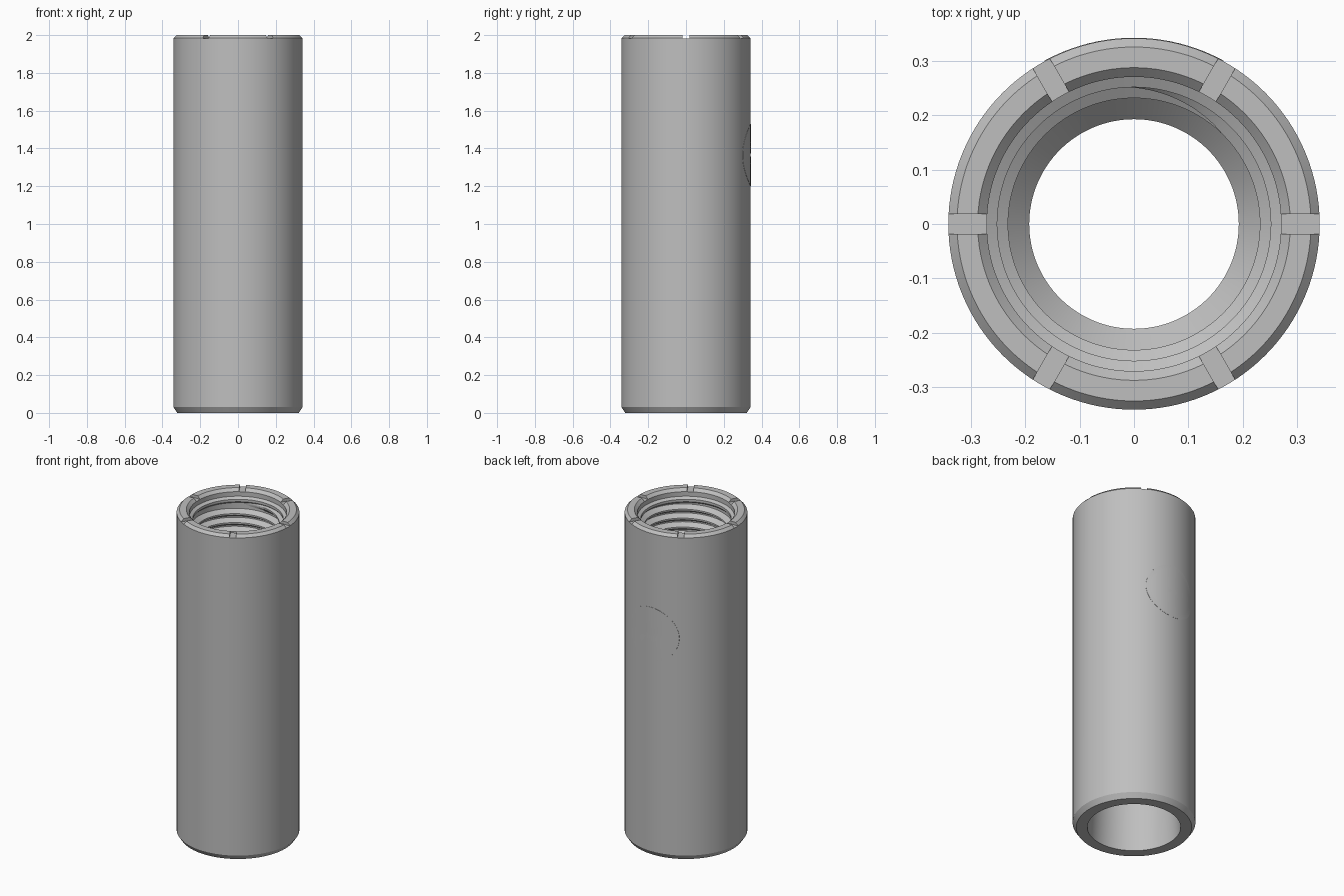
import bpy, bmesh, math
from mathutils import Matrix

cube = bpy.data.objects.get("Cube")
if cube:
    bpy.data.objects.remove(cube, do_unlink=True)

STEPS = 128
OUTER = 0.342

metal = bpy.data.materials.new("plain grey metal")
metal.use_nodes = True
GREY = (0.52, 0.52, 0.52, 1.0)
metal.diffuse_color = GREY
metal.node_tree.nodes["Principled BSDF"].inputs["Base Color"].default_value = GREY


def add_object(name, bm):
    bmesh.ops.recalc_face_normals(bm, faces=bm.faces[:])
    mesh = bpy.data.meshes.new(name)
    bm.to_mesh(mesh)
    bm.free()
    mesh.materials.append(metal)
    obj = bpy.data.objects.new(name, mesh)
    bpy.context.collection.objects.link(obj)
    return obj


def select_only(obj):
    bpy.ops.object.select_all(action="DESELECT")
    obj.select_set(True)
    bpy.context.view_layer.objects.active = obj


def smooth(obj, angle=25):
    select_only(obj)
    bpy.ops.object.shade_smooth_by_angle(angle=math.radians(angle))


def bridge(bm, ring_a, ring_b, closed=True):
    n = len(ring_a)
    for i in range(n if closed else n - 1):
        j = (i + 1) % n
        bm.faces.new((ring_a[i], ring_a[j], ring_b[j], ring_b[i]))


# Tube body: closed profile (radius, height) turned around z
profile = [
    (0.322, 0.0), (OUTER, 0.03), (OUTER, 1.984), (0.326, 2.0),   # outside
    (0.288, 2.0), (0.271, 1.983), (0.271, 1.955), (0.252, 1.945),  # mouth
    (0.252, 1.93), (0.262, 1.92), (0.262, 1.45),                 # thread root
    (0.232, 1.44), (0.193, 1.40), (0.26, 0.0),                   # throat, flared bore
]
bm = bmesh.new()
rings = []
for r, z in profile:
    rings.append([bm.verts.new((r * math.cos(2 * math.pi * i / STEPS),
                                r * math.sin(2 * math.pi * i / STEPS), z))
                  for i in range(STEPS)])
for k in range(len(rings)):
    bridge(bm, rings[k], rings[(k + 1) % len(rings)])
body = add_object("tube_body", bm)

# Six slots in the top rim, cut by three crossing bars
for k in range(3):
    bm = bmesh.new()
    bmesh.ops.create_cube(bm, size=1.0)
    bmesh.ops.scale(bm, vec=(0.9, 0.036, 0.1), verts=bm.verts)
    bmesh.ops.translate(bm, vec=(0, 0, 1.9825 + 0.05), verts=bm.verts)
    bmesh.ops.rotate(bm, cent=(0, 0, 0), verts=bm.verts,
                     matrix=Matrix.Rotation(math.radians(60 * k), 3, "Z"))
    cutter = add_object("slot_cutter", bm)
    cutter.hide_render = True
    cut = body.modifiers.new("slot", "BOOLEAN")
    cut.operation = "DIFFERENCE"
    cut.solver = "EXACT"
    cut.object = cutter
    select_only(body)
    bpy.ops.object.modifier_apply(modifier=cut.name)
    bpy.data.objects.remove(cutter, do_unlink=True)
smooth(body)

# Internal thread: helical ridge that fades in and out at its ends
PITCH, TURNS, PER_TURN = 0.055, 8, 96
TOP = 1.915
total = TURNS * PER_TURN
bm = bmesh.new()
sections = []
for i in range(total + 1):
    a = math.radians(120) - 2 * math.pi * i / PER_TURN
    z = TOP - PITCH * i / PER_TURN
    fade = min(1.0, i / 20, (total - i) / 20)
    crest = 0.264 - 0.032 * max(fade, 0.05)
    section = [(0.266, 0.026), (crest, 0.005), (crest, -0.005), (0.266, -0.026)]
    sections.append([bm.verts.new((r * math.cos(a), r * math.sin(a), z + dz))
                     for r, dz in section])
for a, b in zip(sections, sections[1:]):
    bridge(bm, a, b)
bm.faces.new(sections[0])
bm.faces.new(sections[-1])
smooth(add_object("inner_thread", bm))

# Round flush plug on the back, wrapped to the tube surface
RADIUS, CENTRE_Z, SIDES = 0.165, 1.365, 64
bm = bmesh.new()


def plug_vert(rho, a, surface):
    x = rho * math.cos(a)
    return bm.verts.new((x, math.sqrt(surface ** 2 - x * x),
                         CENTRE_Z + rho * math.sin(a)))


levels = [(RADIUS, OUTER - 0.004)]
levels += [(RADIUS * f, OUTER + 0.001) for f in (1, 0.85, 0.7, 0.55, 0.4, 0.25, 0.1)]
rings = [[plug_vert(rho, 2 * math.pi * i / SIDES, s) for i in range(SIDES)]
         for rho, s in levels]
for a, b in zip(rings, rings[1:]):
    bridge(bm, a, b)
bm.faces.new(rings[-1])
bm.faces.new(rings[0][::-1])
smooth(add_object("back_plug", bm))
